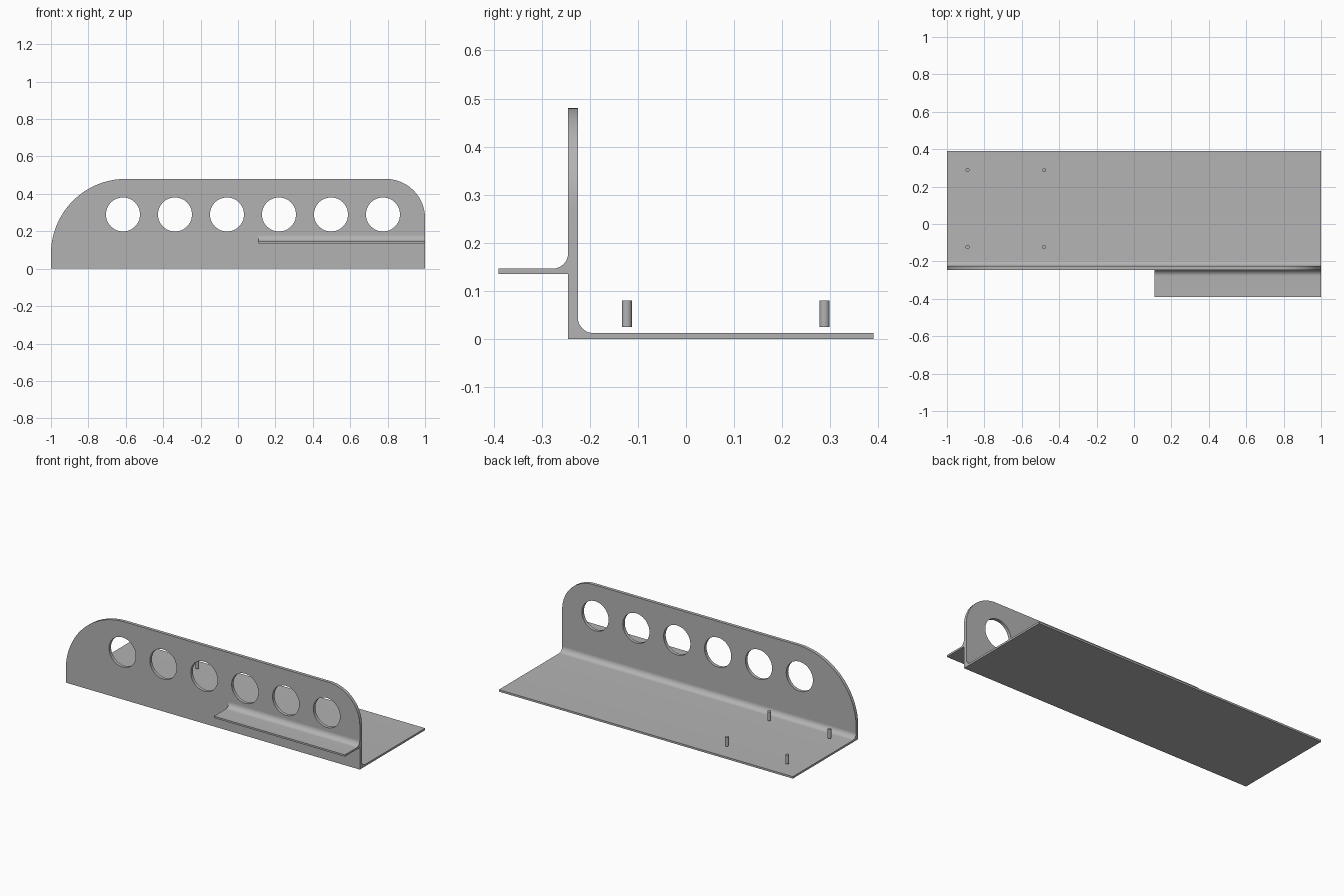
import bpy, bmesh
from math import sin, cos, pi, radians
from mathutils import Matrix

cube = bpy.data.objects.get("Cube")
if cube:
    bpy.data.objects.remove(cube, do_unlink=True)

GREY = (0.45, 0.45, 0.45, 1)
metal = bpy.data.materials.new("plain grey metal")
metal.use_nodes = True
metal.diffuse_color = GREY
metal.node_tree.nodes["Principled BSDF"].inputs["Base Color"].default_value = GREY


def arc(cx, cy, r, start, end, n=24):
    """Points along a circular arc, angles in degrees."""
    angles = [radians(start + (end - start) * i / n) for i in range(n + 1)]
    return [(cx + r * cos(a), cy + r * sin(a)) for a in angles]


def plate(name, loops, depth, matrix):
    """Solid plate from closed 2D loops; inner loops become holes."""
    curve = bpy.data.curves.new(name, "CURVE")
    curve.dimensions = "2D"
    curve.fill_mode = "BOTH"
    curve.extrude = depth / 2
    for loop in loops:
        spline = curve.splines.new("POLY")
        spline.points.add(len(loop) - 1)
        for point, (u, v) in zip(spline.points, loop):
            point.co = (u, v, 0, 1)
        spline.use_cyclic_u = True
    temp = bpy.data.objects.new(name + " outline", curve)
    bpy.context.collection.objects.link(temp)
    graph = bpy.context.evaluated_depsgraph_get()
    mesh = bpy.data.meshes.new_from_object(temp.evaluated_get(graph))
    bpy.data.objects.remove(temp, do_unlink=True)
    bpy.data.curves.remove(curve)
    mesh.name = name
    bm = bmesh.new()
    bm.from_mesh(mesh)
    bmesh.ops.transform(bm, matrix=matrix, verts=bm.verts)
    return finish(name, bm, mesh)


def finish(name, bm, mesh):
    """Weld, orient, colour and shade a part."""
    bmesh.ops.remove_doubles(bm, verts=bm.verts, dist=0.0001)
    bmesh.ops.recalc_face_normals(bm, faces=bm.faces)
    bm.to_mesh(mesh)
    bm.free()
    mesh.materials.clear()
    mesh.materials.append(metal)
    obj = bpy.data.objects.new(name, mesh)
    bpy.context.collection.objects.link(obj)
    bpy.ops.object.select_all(action="DESELECT")
    obj.select_set(True)
    bpy.context.view_layer.objects.active = obj
    bpy.ops.object.shade_smooth_by_angle(angle=radians(30))
    return obj


def upright(y):
    """Map a 2D outline to x and z at depth y."""
    return Matrix.Translation((0, y, 0)) @ Matrix.Rotation(pi / 2, 4, "X")


def lengthwise(x):
    """Map a 2D section to y and z at position x."""
    return Matrix(((0, 0, 1, x), (1, 0, 0, 0), (0, 1, 0, 0), (0, 0, 0, 1)))


FRONT, BACK, TOP = -0.245, -0.225, 0.48
FILLET = 0.033

# Upright wall with two rounded corners and a row of round holes
wall = [(-1, 0), (1, 0)]
wall += arc(0.79, TOP - 0.21, 0.21, 0, 90)
wall += arc(-0.6, TOP - 0.4, 0.4, 90, 180, 32)
holes = [arc(-0.615 + 0.278 * i, 0.29, 0.091, 0, 360, 48)[:-1] for i in range(6)]
plate("upright_wall", [wall] + holes, BACK - FRONT, upright((FRONT + BACK) / 2))

# Base plate with a fillet running into the wall
base = [(BACK, 0), (0.39, 0), (0.39, 0.012)]
base += arc(BACK + FILLET, 0.012 + FILLET, FILLET, 270, 180, 12)
plate("base_plate", [base], 2, lengthwise(0))

# Front shelf with a fillet above it
shelf = [(FRONT, 0.135), (-0.39, 0.135), (-0.39, 0.146)]
shelf += arc(FRONT - FILLET, 0.146 + FILLET, FILLET, 270, 360, 12)
plate("front_shelf", [shelf], 0.89, lengthwise(0.555))

# Four small pins held just above the base
for side, x in (("right", -0.89), ("left", -0.48)):
    for end, y in (("front", -0.123), ("back", 0.288)):
        bm = bmesh.new()
        bmesh.ops.create_cone(bm, cap_ends=True, segments=24, radius1=0.0105,
                              radius2=0.0105, depth=0.055,
                              matrix=Matrix.Translation((x, y, 0.0525)))
        name = f"{end}_{side}_pin"
        finish(name, bm, bpy.data.meshes.new(name))
